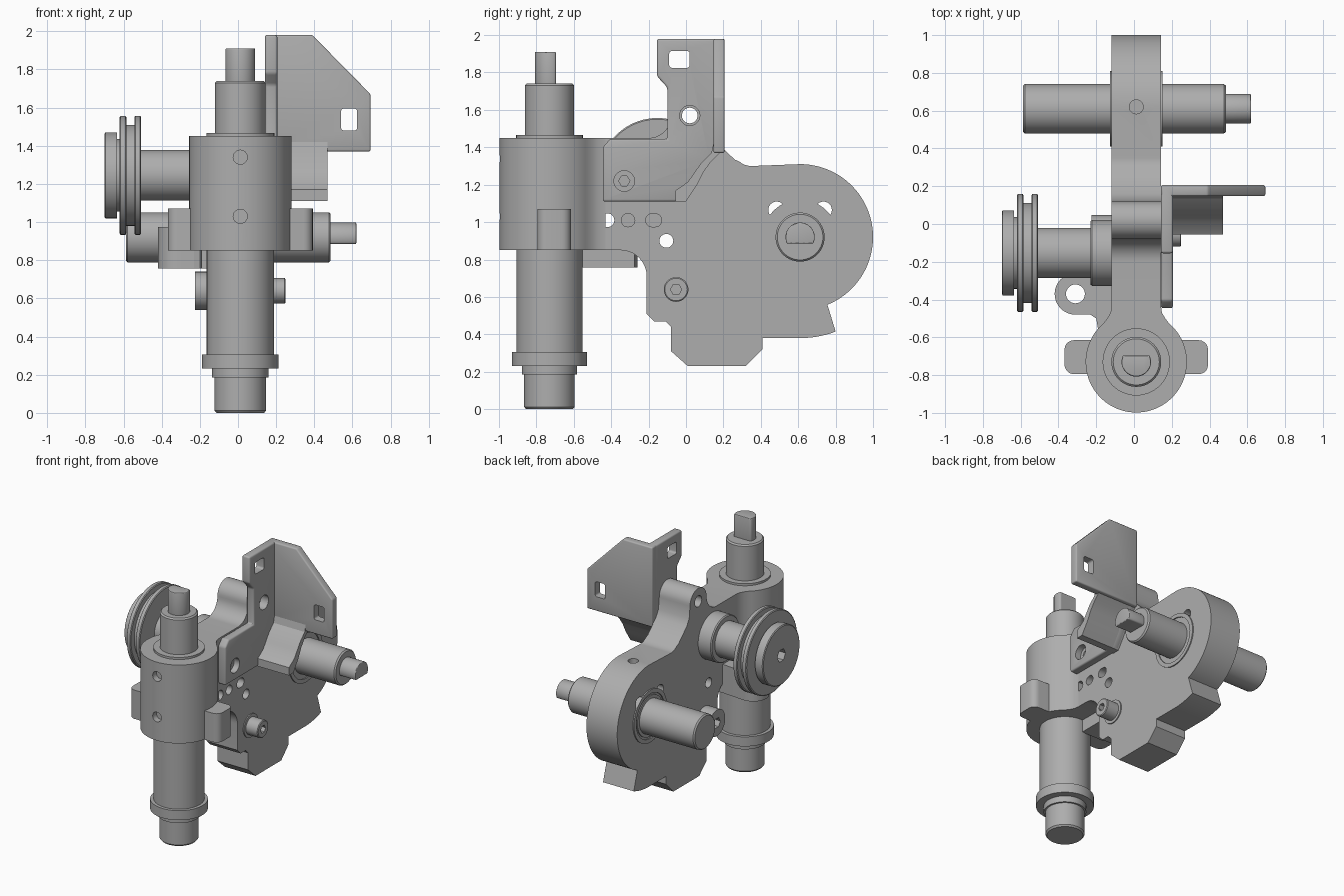
import bpy, bmesh
from math import sin, cos, radians, pi

old = bpy.data.objects.get("Cube")
if old:
    bpy.data.objects.remove(old, do_unlink=True)

steel = bpy.data.materials.new("plain grey metal")
steel.use_nodes = True
GREY = (0.42, 0.42, 0.42, 1)
steel.diffuse_color = GREY
steel.node_tree.nodes["Principled BSDF"].inputs["Base Color"].default_value = GREY


def place(axis, t, u, v):
    """Map a profile point (u, v) at depth t along an axis to 3D."""
    return {"X": (t, u, v), "Y": (u, t, v), "Z": (u, v, t)}[axis]


def arc(cu, cv, r, a0, a1, n=24):
    angles = [radians(a0 + (a1 - a0) * i / n) for i in range(n + 1)]
    return [(cu + r * cos(a), cv + r * sin(a)) for a in angles]


def circle(cu, cv, r, n=40):
    return arc(cu, cv, r, 0, 360, n)[:-1]


def loft(name, axis, rings):
    """Join a list of (depth, outline) rings and cap both ends."""
    bm = bmesh.new()
    loops = [[bm.verts.new(place(axis, t, *p)) for p in pts] for t, pts in rings]
    for a, b in zip(loops, loops[1:]):
        for i in range(len(a)):
            j = (i + 1) % len(a)
            bm.faces.new((a[i], a[j], b[j], b[i]))
    bm.faces.new(loops[0])
    bm.faces.new(loops[-1])
    bmesh.ops.recalc_face_normals(bm, faces=bm.faces)
    mesh = bpy.data.meshes.new(name)
    bm.to_mesh(mesh)
    bm.free()
    mesh.materials.append(steel)
    ob = bpy.data.objects.new(name, mesh)
    bpy.context.collection.objects.link(ob)
    return ob


def prism(name, axis, pts, t0, t1):
    return loft(name, axis, [(t0, pts), (t1, pts)])


def turned(name, axis, centre, profile, n=56):
    return loft(name, axis, [(t, circle(*centre, r, n)) for t, r in profile])


def use(ob):
    bpy.ops.object.select_all(action="DESELECT")
    ob.select_set(True)
    bpy.context.view_layer.objects.active = ob


def cut(ob, axis, pts, t0, t1):
    """Cut a prism-shaped hole out of a part."""
    cutter = prism("cutter", axis, pts, t0, t1)
    mod = ob.modifiers.new("hole", "BOOLEAN")
    mod.operation, mod.solver, mod.object = "DIFFERENCE", "EXACT", cutter
    use(ob)
    bpy.ops.object.modifier_apply(modifier=mod.name)
    bpy.data.objects.remove(cutter, do_unlink=True)


def bevel(ob, width):
    mod = ob.modifiers.new("edges", "BEVEL")
    mod.width, mod.segments, mod.limit_method = width, 3, "ANGLE"
    mod.angle_limit = radians(40)
    use(ob)
    bpy.ops.object.modifier_apply(modifier=mod.name)


def rect(u0, v0, u1, v1, r=0.015):
    pts = []
    for cu, cv, a in ((u1 - r, v1 - r, 0), (u0 + r, v1 - r, 90),
                      (u0 + r, v0 + r, 180), (u1 - r, v0 + r, 270)):
        pts += arc(cu, cv, r, a, a + 90, 5)
    return pts


CX = 0.012                 # centre plane of the body
LEFT, RIGHT = -0.118, 0.142  # body plate faces
VERT = (CX, -0.73)         # upright shaft axis (x, y)
HORIZ = (0.61, 0.92)       # cross shaft axis (y, z)
PULLEY = (-0.153, 1.245)   # pulley axis (y, z)

# Body plate with a round end, an arm and a stepped foot
outline = arc(*HORIZ, 0.39, 90, -68, 50)
outline += [(0.80, 0.415)] + arc(0.61, 0.92, 0.54, -72, -90, 6)
outline += [(0.41, 0.38), (0.41, 0.32), (0.32, 0.23), (0.01, 0.23), (-0.08, 0.31),
            (-0.08, 0.44), (-0.11, 0.47), (-0.17, 0.47), (-0.21, 0.51)]
outline += arc(-0.35, 0.71, 0.14, 0, 90, 10)
outline += [(-0.47, 0.85), (-0.47, 1.45)]
outline += arc(-0.2, 1.57, 0.12, -90, 0, 10)
outline += arc(0.02, 1.57, 0.1, 180, 0, 18)
outline += [(0.13, 1.48), (0.16, 1.43), (0.26, 1.335)] + arc(0.35, 1.4, 0.1, 230, 270, 6)
plate = prism("body_plate", "X", outline, LEFT, RIGHT)
for y, z, r in ((-0.42, 1.01, 0.037), (-0.105, 0.90, 0.037), (0.02, 1.57, 0.042),
                (0.485, 1.065, 0.045), (0.735, 1.065, 0.045)):
    cut(plate, "X", circle(y, z, r, 24), -0.3, 0.3)
for y, w in ((-0.31, 0.036), (-0.173, 0.043)):
    cut(plate, "X", rect(y - w, 0.975, y + w, 1.045, 0.034), 0.06, 0.3)
cut(plate, "Z", circle(CX, 0.62, 0.037, 24), 1.24, 1.4)

# Round housing flaring into the plate
housing_pts = arc(*VERT, 0.268, 50, -230, 60)
housing_pts += [(-0.142, -0.50), (-0.124, -0.47), (LEFT, -0.43),
                (RIGHT, -0.43), (0.148, -0.47), (0.166, -0.50)]
housing = prism("shaft_housing", "Z", housing_pts, 0.85, 1.45)
for z in (1.34, 1.03):
    cut(housing, "Y", circle(CX, z, 0.037, 24), -1.1, -0.95)

# Side ears of the housing
ears = prism("housing_ears", "Z", rect(CX - 0.38, -0.795, CX + 0.38, -0.615, 0.05), 0.85, 1.07)

# Pierced lug on the right side
lug_pts = arc(-0.31, -0.37, 0.11, 90, 270, 24)
lug_pts += [(-0.23, -0.48), (-0.2, -0.50), (-0.19, -0.56), (0, -0.56), (0, -0.275), (-0.12, -0.275)]
lug = prism("side_lug", "Z", lug_pts, 0.757, 0.975)
cut(lug, "Z", circle(-0.31, -0.37, 0.05, 28), 0.6, 1.1)

# Upright shaft, from the foot to the shoulder
turned("upright_shaft", "Z", VERT, [
    (0, 0.125), (0.012, 0.135), (0.185, 0.135), (0.185, 0.148), (0.232, 0.148),
    (0.232, 0.2), (0.305, 0.2), (0.305, 0.176), (1.0, 0.176), (1.4, 0.176),
    (1.4, 0.178), (1.466, 0.178), (1.466, 0.132), (1.73, 0.132), (1.74, 0.122)])

# Cross shaft with thin bearing rings beside the plate
turned("cross_shaft", "X", HORIZ, [
    (-0.588, 0.122), (-0.578, 0.131), (-0.125, 0.131), (-0.125, 0.155), (-0.118, 0.155),
    (-0.118, 0.17), (-0.127, 0.17), (-0.127, 0.2), (0.15, 0.2), (0.15, 0.17),
    (0.142, 0.17), (0.142, 0.131), (0.476, 0.131), (0.486, 0.122)])


# D-shaped drive ends
def drive_end(name, axis, centre, flat, side, t0, t1):
    pts = [(u, min(v, flat) if side > 0 else max(v, flat)) for u, v in circle(*centre, 0.078, 48)]
    bevel(prism(name, axis, pts, t0, t1), 0.006)


drive_end("upright_drive_end", "Z", VERT, -0.695, 1, 1.7, 1.91)
drive_end("cross_drive_end", "X", HORIZ, 0.885, -1, 0.45, 0.62)

# Grooved pulley on its bush
pulley = turned("pulley", "X", PULLEY, [
    (-0.7, 0.218), (-0.695, 0.225), (-0.635, 0.225), (-0.635, 0.19), (-0.62, 0.19),
    (-0.62, 0.305), (-0.615, 0.312), (-0.59, 0.312), (-0.585, 0.305), (-0.585, 0.265),
    (-0.543, 0.265), (-0.543, 0.305), (-0.538, 0.312), (-0.513, 0.312), (-0.508, 0.305),
    (-0.508, 0.133), (-0.23, 0.133), (-0.23, 0.168), (-0.222, 0.175), (-0.1, 0.175)])
cut(pulley, "X", circle(*PULLEY, 0.05, 6), -0.8, -0.64)

# Clamp screw through the plate, with a socket at each end
screw = turned("clamp_screw", "X", (-0.053, 0.64), [
    (-0.225, 0.1), (-0.12, 0.1), (-0.1, 0.088), (0.15, 0.088),
    (0.15, 0.066), (0.245, 0.066), (0.25, 0.06)], 36)
cut(screw, "X", circle(-0.053, 0.64, 0.03, 6), 0.19, 0.3)
cut(screw, "X", circle(-0.053, 0.64, 0.04, 6), -0.3, -0.17)

# Bracket: foot and upright leg against the plate
B0, B1 = RIGHT, 0.206
curve_out = [(0.2, 1.39), (0.135, 1.325), (0.095, 1.27), (0.06, 1.2), (0.0, 1.11)]
leg_pts = [(-0.155, 1.98), (0.205, 1.98)] + curve_out
leg_pts += [(-0.445, 1.11), (-0.445, 1.4), (-0.405, 1.445), (-0.1, 1.445), (-0.1, 1.72), (-0.155, 1.78)]
leg = prism("bracket_leg", "X", leg_pts, B0, B1)
bevel(leg, 0.012)
cut(leg, "X", rect(-0.09, 1.825, 0.02, 1.915), 0, 0.4)
cut(leg, "X", circle(0.02, 1.57, 0.054, 28), 0, 0.4)
cut(leg, "X", circle(-0.33, 1.22, 0.055, 28), 0.16, 0.4)
cut(leg, "X", circle(-0.33, 1.22, 0.03, 6), 0.1, 0.4)

# Bracket: upright flange with a clipped corner and a slot
flange = prism("bracket_flange", "Y", [(B0, 1.98), (0.39, 1.98), (0.695, 1.67),
                                       (0.695, 1.37), (B0, 1.37)], 0.147, 0.206)
bevel(flange, 0.01)
cut(flange, "Y", rect(0.54, 1.48, 0.625, 1.595), 0, 0.4)

# Bracket: curved shelf reaching outward
shelf_pts = [(0.195, 1.41), (0.175, 1.43), (0.147, 1.42), (0.135, 1.37), (0.08, 1.315),
             (0.045, 1.265), (0.01, 1.215), (-0.055, 1.17), (-0.055, 1.11)]
prism("bracket_shelf", "X", curve_out + shelf_pts[::-1], B0, 0.47)

for ob in [o for o in bpy.context.collection.objects if o.type == "MESH"]:
    if ob.data.materials and ob.data.materials[0] == steel:
        use(ob)
        bpy.ops.object.shade_smooth_by_angle(angle=radians(30))
